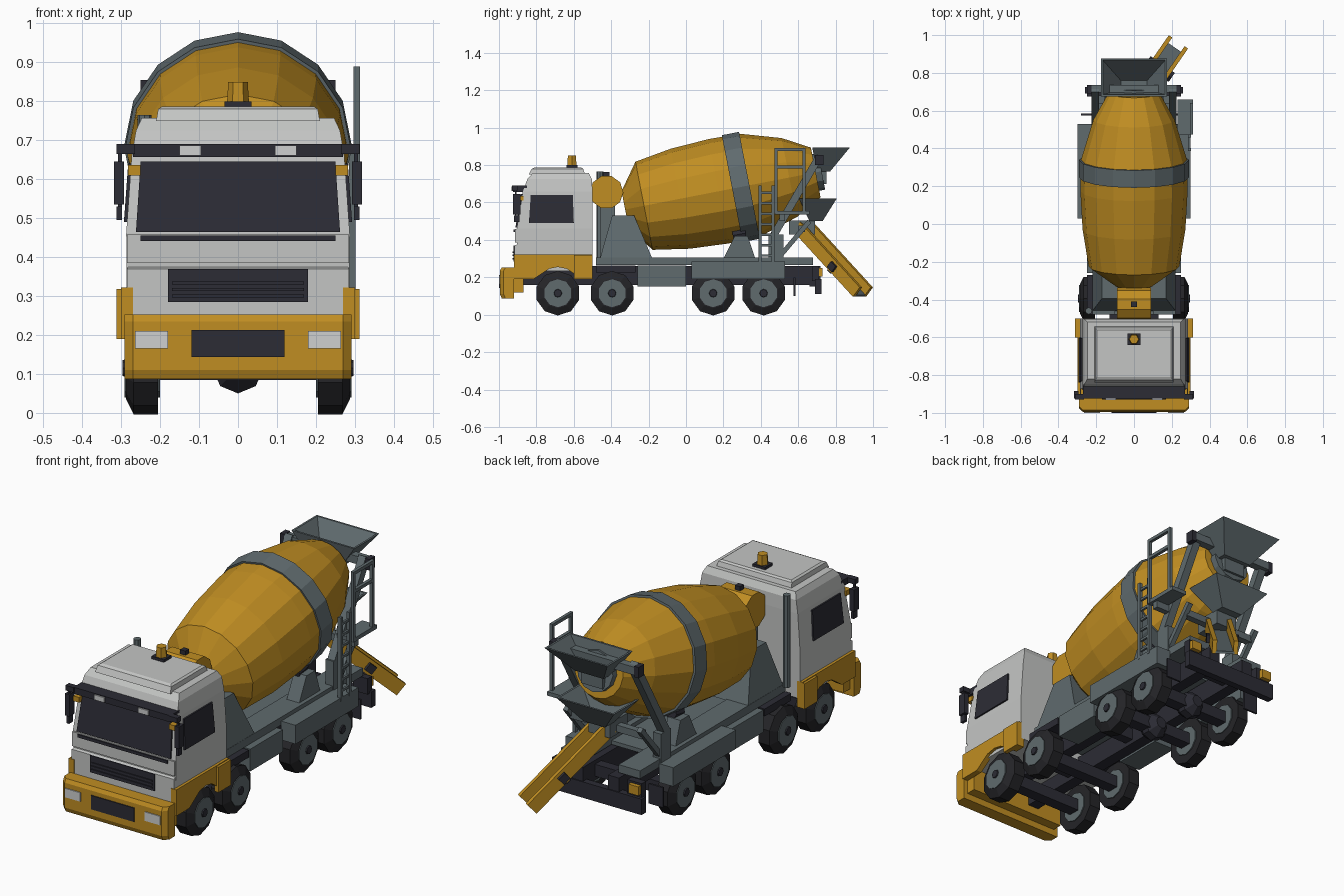
import bpy, bmesh, math
from mathutils import Vector, Matrix

if "Cube" in bpy.data.objects:
    bpy.data.objects.remove(bpy.data.objects["Cube"])


def colour(name, *rgb):
    m = bpy.data.materials.new(name)
    m.diffuse_color = (*rgb, 1)
    m.use_nodes = True
    m.node_tree.nodes["Principled BSDF"].inputs["Base Color"].default_value = m.diffuse_color
    return m


ORANGE = colour("orange paint", 0.53, 0.27, 0.016)
WHITE = colour("cab light grey", 0.55, 0.56, 0.55)
STEEL = colour("steel grey", 0.115, 0.145, 0.155)
DARK = colour("dark trim", 0.025, 0.025, 0.035)
TYRE = colour("tyre black", 0.018, 0.018, 0.021)
LAMP = colour("lamp grey", 0.62, 0.63, 0.63)


def mesh(name, verts, faces, mat, mirror=False):
    """Closed mesh; mirror adds a copy across x = 0."""
    bm = bmesh.new()
    for s in ((1, -1) if mirror else (1,)):
        vs = [bm.verts.new((v[0] * s, v[1], v[2])) for v in verts]
        for f in faces:
            bm.faces.new([vs[i] for i in f])
    bmesh.ops.recalc_face_normals(bm, faces=bm.faces)
    me = bpy.data.meshes.new(name)
    bm.to_mesh(me)
    bm.free()
    ob = bpy.data.objects.new(name, me)
    me.materials.append(mat)
    bpy.context.collection.objects.link(ob)
    return ob


def rings(name, loops, mat, mirror=False):
    """Skin a stack of equal-length loops and cap both ends."""
    n = len(loops[0])
    verts = [v for l in loops for v in l]
    faces = [(k * n + i, k * n + (i + 1) % n, (k + 1) * n + (i + 1) % n, (k + 1) * n + i)
             for k in range(len(loops) - 1) for i in range(n)]
    faces += [tuple(range(n)), tuple(range(len(verts) - n, len(verts)))]
    return mesh(name, verts, faces, mat, mirror)


def box(name, x0, x1, y0, y1, z0, z1, mat, mirror=False):
    return rings(name, [[(x0, y0, z), (x1, y0, z), (x1, y1, z), (x0, y1, z)] for z in (z0, z1)], mat, mirror)


def loft(name, rows, mat):
    """Rows of (z, half width, front y, back y)."""
    return rings(name, [[(-w, a, z), (w, a, z), (w, b, z), (-w, b, z)] for z, w, a, b in rows], mat)


def prism(name, yz, x0, x1, mat, mirror=False):
    return rings(name, [[(x, y, z) for y, z in yz] for x in (x0, x1)], mat, mirror)


def lathe(name, p, d, prof, n, mat, turn=0, mirror=False):
    """Profile of (distance, radius) around axis d from p."""
    p, d = Vector(p), Vector(d).normalized()
    side = Vector((1, 0, 0)) if abs(d.x) < 0.9 else Vector((0, 1, 0))
    up = d.cross(side).normalized()
    ang = [2 * math.pi * (i + turn) / n for i in range(n)]
    return rings(name, [[p + d * t + (side * math.cos(a) + up * math.sin(a)) * r for a in ang]
                        for t, r in prof], mat, mirror)


def beam(name, p, q, w, mat, mirror=False):
    d = Vector(q) - Vector(p)
    return lathe(name, p, d, [(0, w * 0.707), (d.length, w * 0.707)], 4, mat, 0.5, mirror)


# Wheels, rims, hubs and axles
for k, y in enumerate((-0.685, -0.395, 0.145, 0.415)):
    c, out = (0, y, 0.115), (1, 0, 0)
    lathe(f"tyre_{k}", c, out, [(.205, .08), (.206, .119), (.268, .119), (.287, .08)], 10, TYRE, .5, True)
    lathe(f"rim_{k}", c, out, [(.20, .075), (.291, .075)], 10, STEEL, .5, True)
    lathe(f"hub_{k}", c, out, [(.28, .026), (.297, .02)], 8, DARK, 0, True)
    box(f"axle_{k}", -.21, .21, y - .03, y + .03, .085, .145, DARK)
    if k > 1:
        lathe(f"differential_{k}", (0, y - .06, .115), (0, 1, 0), [(0, .03), (.04, .065), (.08, .065), (.12, .03)],
              8, DARK)

# Chassis
box("chassis_rail", .07, .13, -.9, .72, .16, .26, DARK, True)
for k, y in enumerate((-.55, -.12, .28, .6)):
    box(f"cross_member_{k}", -.08, .08, y - .025, y + .025, .18, .24, DARK)
box("deck_rail", .1, .22, -.48, .68, .265, .305, STEEL, True)
box("deck_plate", -.11, .11, -.48, .45, .265, .285, STEEL)
box("fuel_tank", .13, .25, -.26, 0, .15, .262, STEEL, True)
box("front_mudguard", .14, .25, -.48, -.27, .225, .262, DARK, True)
box("rear_mudguard", .22, .3, .03, .53, .19, .285, STEEL, True)
box("rear_bumper", -.26, .26, .69, .725, .11, .19, DARK)
box("bumper_bracket", .08, .13, .66, .7, .15, .25, DARK, True)
box("tail_lamp_mount", .17, .25, .675, .71, .18, .26, DARK, True)
box("tail_lamp", .19, .245, .705, .73, .205, .25, ORANGE, True)
box("mud_flap", .2, .28, .575, .585, .1, .2, DARK, True)

# Cab shell, roof and front panels
loft("cab", [(.235, .285, -.9, -.5), (.46, .287, -.905, -.5), (.66, .273, -.872, -.5),
             (.725, .262, -.848, -.503), (.757, .247, -.82, -.52)], WHITE)
loft("roof_plate", [(.75, .21, -.84, -.54), (.78, .205, -.825, -.55), (.787, .195, -.81, -.56)], WHITE)
loft("nose_panel", [(.25, .285, -.917, -.8), (.37, .285, -.917, -.8), (.376, .282, -.9, -.8)], WHITE)
box("windscreen_ledge", -.285, .285, -.914, -.85, .385, .458, WHITE)
loft("windscreen", [(.465, .262, -.912, -.85), (.645, .25, -.883, -.85)], DARK)
box("wiper_strip", -.25, .25, -.922, -.9, .441, .456, DARK)
box("grille", -.18, .18, -.923, -.9, .285, .37, DARK)
for k in range(3):
    box(f"grille_bar_{k}", -.17, .17, -.928, -.91, .296 + k * .017, .304 + k * .017, DARK)
loft("side_windows", [(.49, .293, -.84, -.6), (.64, .282, -.83, -.605)], DARK)
box("sun_visor", -.27, .27, -.925, -.85, .657, .69, DARK)
box("visor_lamp", .095, .15, -.932, -.9, .661, .686, LAMP, True)
box("turn_signal", .25, .283, -.908, -.87, .61, .636, ORANGE, True)

# Mirrors
box("mirror_arm", .265, .312, -.93, -.9, .665, .69, DARK, True)
box("mirror_stalk", .298, .308, -.915, -.905, .52, .67, DARK, True)
box("mirror", .293, .318, -.925, -.885, .535, .645, DARK, True)
box("lower_mirror", .298, .312, -.92, -.89, .495, .53, DARK, True)

# Front bumper and arched side skirts
rings("front_bumper", [[(-.292, -.92, z), (-.292, a + .02, z), (-.27, a, z), (.27, a, z), (.292, a + .02, z),
                        (.292, -.92, z)] for z, a in ((.087, -.985), (.11, -.995), (.235, -.995), (.253, -.985))],
      ORANGE)
box("bumper_mount", -.27, .27, -.93, -.87, .12, .25, ORANGE)
box("number_plate_recess", -.12, .12, -1, -.99, .143, .213, DARK)
box("headlamp", .18, .265, -1, -.99, .165, .21, LAMP, True)
arch = [(-.685 - .125 * math.cos(math.pi * i / 8), .13 + .125 * math.sin(math.pi * i / 8)) for i in range(9)]
skirt = [(-.92, .19), (-.815, .19)] + [p for p in arch if p[1] > .19] + [(-.555, .19), (-.5, .19), (-.5, .322),
                                                                         (-.92, .322)]
prism("side_skirt", skirt, .27, .3, ORANGE, True)
box("skirt_flare", .29, .312, -.6, -.5, .19, .318, ORANGE, True)

# Beacon, exhaust and water tank behind the cab
box("beacon_base", -.035, .035, -.64, -.58, .785, .8, DARK)
lathe("beacon", (0, -.61, .8), (0, 0, 1), [(0, .028), (.05, .025)], 6, ORANGE)
lathe("exhaust", (-.24, -.46, .3), (0, 0, 1), [(0, .018), (.465, .018)], 8, STEEL)
lathe("water_tank", (-.09, -.425, .655), (1, 0, 0), [(0, .09), (.18, .09)], 10, ORANGE)
box("tank_cap", -.015, .015, -.44, -.41, .74, .762, DARK)
box("tank_stand", -.08, .08, -.46, -.38, .28, .6, STEEL)
rings("front_pedestal", [[(-w, a, z), (w, a, z), (w, b, z), (-w, b, z)] for z, w, a, b in
                         ((.3, .22, -.46, -.18), (.53, .17, -.395, -.277))], STEEL)

# Tilted mixing drum with its roller band
TILT = math.radians(11)
AX = Vector((0, math.cos(TILT), math.sin(TILT)))
MID = Vector((0, .293, .683))
lathe("drum", MID, AX, [(-.63, .1), (-.527, .24), (-.33, .272), (-.12, .284), (.05, .28), (.264, .215),
                        (.408, .135)], 16, ORANGE)
lathe("drum_band", MID, AX, [(-.047, .291), (.047, .291)], 16, STEEL)
lathe("drum_mouth", MID, AX, [(.39, .1), (.44, .1)], 12, STEEL)
prism("roller_bracket", [(.2, .3), (.37, .3), (.33, .42), (.26, .42)], .13, .2, STEEL, True)
lathe("roller", (.14, .285, .43), (0, 1, .19), [(-.035, .03), (.035, .03)], 8, DARK, 0, True)

# Rear frame
box("rear_post", .18, .225, .44, .52, .28, .43, STEEL, True)
beam("rear_strut", (.205, .46, .41), (.205, .715, .85), .04, STEEL, True)
beam("rear_brace", (.205, .5, .31), (.205, .66, .5), .025, STEEL, True)
beam("rear_crossbar", (-.24, .715, .83), (.24, .715, .83), .04, STEEL)
box("crossbar_cap", .225, .25, .69, .735, .8, .855, DARK, True)
beam("chute_crossbar", (-.2, .62, .46), (.2, .62, .46), .035, STEEL)

# Ladder, platform and guard rail
for k, y in enumerate((.395, .465)):
    box(f"ladder_side_{k}", .285, .302, y - .008, y + .008, .27, .69, STEEL)
for k in range(7):
    box(f"ladder_rung_{k}", .288, .299, .395, .465, .31 + k * .056, .322 + k * .056, STEEL)
box("platform", .23, .312, .475, .66, .535, .555, STEEL)
for k, y in enumerate((.482, .632)):
    box(f"guard_post_{k}", .297, .313, y - .008, y + .008, .54, .89, STEEL)
for k, z in enumerate((.79, .882)):
    box(f"guard_rail_{k}", .297, .313, .482, .632, z - .008, z + .008, STEEL)
box("platform_arm", .2, .3, .5, .53, .5, .54, STEEL)


def funnel(name, rows):
    """Open hopper: outer skin down, inner skin back up."""
    outer = [[(-w, a, z), (w, a, z), (w, b, z), (-w, b, z)] for z, w, a, b in rows]
    inner = [[(-w, a, z), (w, a, z), (w, b, z), (-w, b, z)] for z, w, a, b in
             [(z + .008 * (i == len(rows) - 1), w - .01, a + .01, b - .01) for i, (z, w, a, b) in enumerate(rows)]]
    rings(name, outer[::-1] + inner, STEEL)


# Charging hopper and collector above the chute
funnel("hopper", [(.765, .08, .7, .77), (.895, .175, .675, .877)][::-1])
box("hopper_neck", -.06, .06, .7, .75, .7, .775, STEEL)
funnel("collector", [(.5, .06, .66, .73), (.62, .16, .605, .805)][::-1])
box("chute_pivot", -.06, .06, .55, .69, .43, .505, STEEL)

# Discharge chute, swung to one side
start, end = Vector((0, .625, .47)), Vector((.222, .945, .12))
d = (end - start).normalized()
across = d.cross(Vector((0, 0, 1))).normalized()
up = across.cross(d)


def chute_bar(name, a0, a1, u0, u1, t0, t1, mat):
    rings(name, [[start + d * t + across * a + up * u for a, u in ((a0, u0), (a1, u0), (a1, u1), (a0, u1))]
                 for t in (t0, t1)], mat)


L = (end - start).length
chute_bar("chute_floor", -.045, .045, -.03, -.018, 0, L, STEEL)
for k, s in enumerate((-1, 1)):
    chute_bar(f"chute_side_{k}", s * .04, s * .062, -.032, .035, 0, L, ORANGE)
    chute_bar(f"chute_clamp_{k}", s * .055, s * .078, -.02, .02, L * .57, L * .65, DARK)
chute_bar("chute_rib", -.06, .06, -.04, -.028, L * .58, L * .63, DARK)
